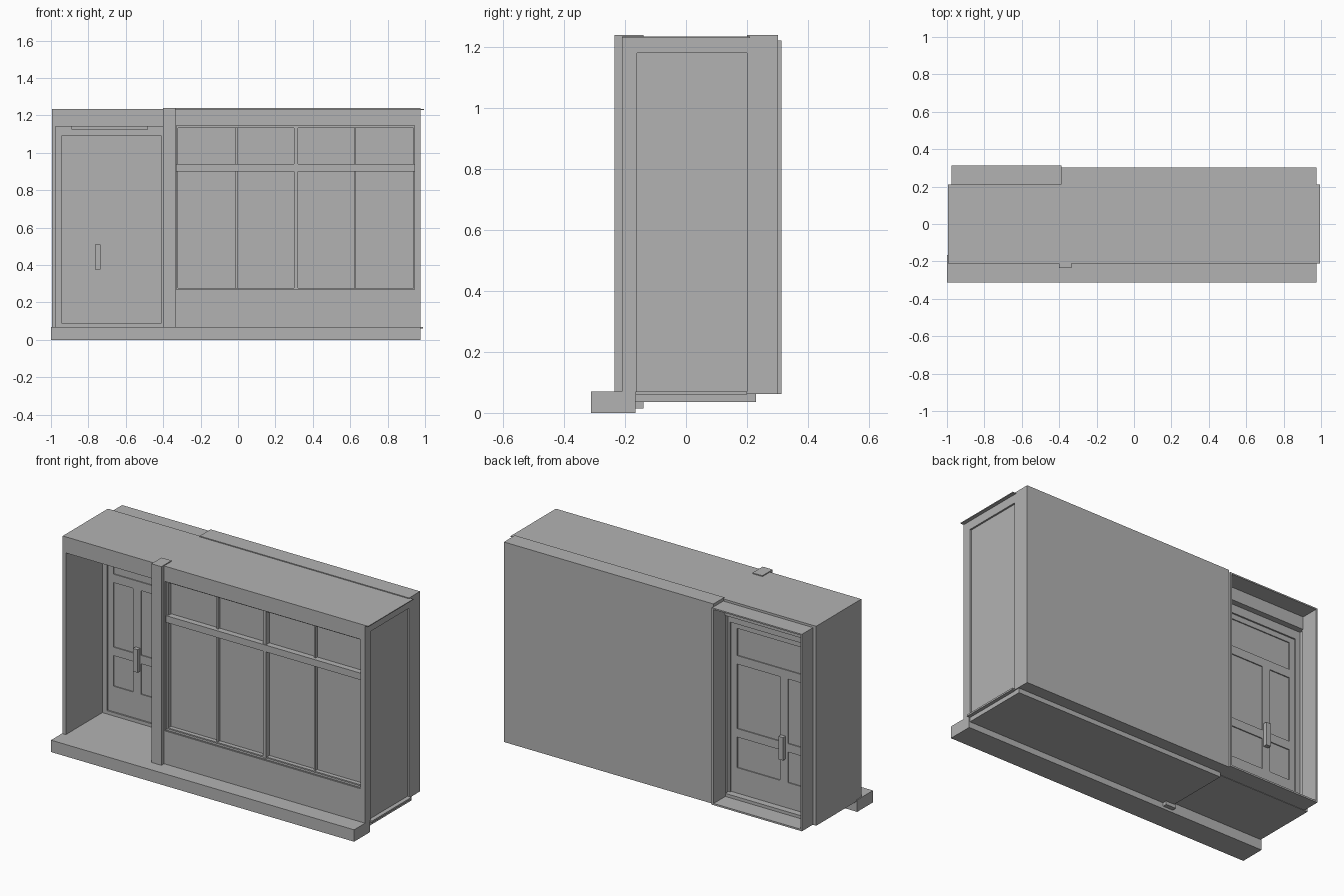
import bpy, bmesh
from mathutils import Matrix, Vector

cube = bpy.data.objects.get("Cube")
if cube:
    bpy.data.objects.remove(cube, do_unlink=True)

grey = bpy.data.materials.new("plain_grey")
grey.use_nodes = True
colour = (0.45, 0.45, 0.45, 1)
grey.diffuse_color = colour
grey.node_tree.nodes["Principled BSDF"].inputs["Base Color"].default_value = colour


def part(name, *boxes):
    """One object from boxes given as (x0, x1, y0, y1, z0, z1)."""
    bm = bmesh.new()
    for x0, x1, y0, y1, z0, z1 in boxes:
        size = Vector((x1 - x0, y1 - y0, z1 - z0))
        mid = Vector((x0 + x1, y0 + y1, z0 + z1)) / 2
        bmesh.ops.create_cube(bm, size=1, matrix=Matrix.Translation(mid) @ Matrix.Diagonal(size).to_4x4())
    mesh = bpy.data.meshes.new(name)
    bm.to_mesh(mesh)
    bm.free()
    mesh.materials.append(grey)
    obj = bpy.data.objects.new(name, mesh)
    bpy.context.collection.objects.link(obj)
    return obj


def ring(outer, inner, y0, y1):
    """Four boxes framing an opening; rectangles are (x0, x1, z0, z1)."""
    a, b, c, d = outer
    e, f, g, h = inner
    return [(a, e, y0, y1, c, d), (f, b, y0, y1, c, d),
            (e, f, y0, y1, c, g), (e, f, y0, y1, h, d)]


# Base and shell
part("front_step", (-1, 0.975, -0.312, -0.165, 0, 0.07))
part("shop_floor", (-0.39, 0.97, -0.165, 0.23, 0.035, 0.065))
part("entry_floor", (-0.995, -0.39, -0.165, 0.21, 0.06, 0.07))
part("shop_body", (-0.395, 0.965, -0.165, 0.205, 0.065, 1.23))
part("left_wall", (-0.995, -0.975, -0.21, 0.21, 0.065, 1.23))
part("entry_header", (-0.975, -0.395, -0.21, 0.21, 1.14, 1.23))
part("roof", (-0.995, 0.995, -0.21, 0.21, 1.23, 1.235))
part("back_wall", (-0.39, 0.975, 0.2, 0.302, 0.062, 1.24))
part("side_header", (0.96, 0.975, -0.165, 0.2, 1.18, 1.23))
part("side_sill", (0.96, 0.99, -0.165, 0.2, 0.06, 0.07))
part("entry_pillar", (-0.4, -0.335, -0.235, -0.14, 0.015, 1.24))

# Shop front and window
opening = (-0.33, 0.945, 0.265, 1.145)
part("shop_front", *ring((-0.395, 0.975, 0.07, 1.23), opening, -0.21, -0.16))
part("window_frame", *ring(opening, (-0.32, 0.937, 0.277, 1.132), -0.19, -0.16))
part("window_transom", (-0.33, 0.945, -0.2, -0.16, 0.9, 0.94))
part("window_sill", (-0.33, 0.945, -0.205, -0.16, 0.26, 0.27))
part("centre_mullion", (0.3, 0.32, -0.195, -0.16, 0.27, 1.14))
part("thin_mullions", *[(x - 0.006, x + 0.006, -0.18, -0.16, 0.27, 1.14) for x in (-0.009, 0.626)])

# Door with raised stiles and rails on both faces
part("door_frame", *ring((-0.975, -0.395, 0.065, 1.14), (-0.945, -0.41, 0.09, 1.09), 0.13, 0.175))
part("door", (-0.945, -0.41, 0.145, 0.16, 0.09, 1.09))
stiles = [(-0.945, -0.91), (-0.78, -0.73), (-0.45, -0.41)]
rails = [(0.09, 0.24), (0.42, 0.47), (0.85, 0.9), (1.06, 1.09)]
for side, y0, y1 in (("front", 0.139, 0.146), ("back", 0.159, 0.166)):
    trim = [(a, b, y0, y1, 0.09, 0.87 if i == 1 else 1.09) for i, (a, b) in enumerate(stiles)]
    trim += [(-0.945, -0.41, y0, y1, a, b) for a, b in rails]
    part(side + "_door_trim", *trim)
part("front_door_handle", (-0.765, -0.735, 0.115, 0.14, 0.375, 0.51))
part("back_door_handle", (-0.765, -0.735, 0.165, 0.19, 0.375, 0.51))
part("entry_ceiling_strip", (-0.89, -0.48, 0.08, 0.11, 1.125, 1.142))

# Thin hood, sill and jambs around the back of the door
part("back_door_surround", *ring((-0.975, -0.387, 0.062, 1.222), (-0.967, -0.4, 0.072, 1.214), 0.2, 0.314))
part("back_door_threshold", (-0.967, -0.4, 0.17, 0.205, 0.065, 0.09))
